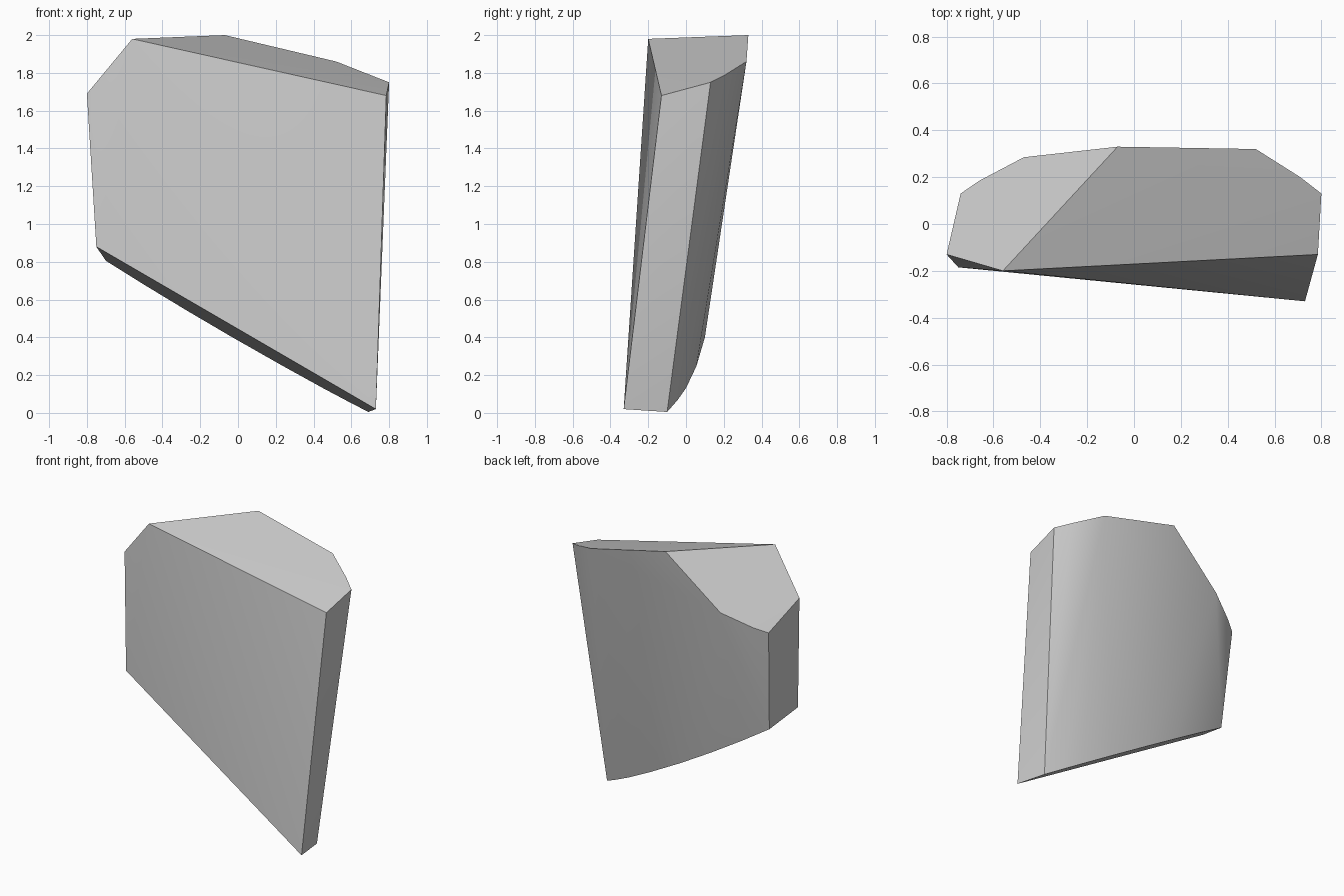
import bpy
import bmesh
import math

cube = bpy.data.objects.get("Cube")
if cube:
    bpy.data.objects.remove(cube, do_unlink=True)

# Single stone colour
stone = bpy.data.materials.new("stone grey")
grey = (0.6, 0.6, 0.6, 1.0)
stone.diffuse_color = grey
stone.use_nodes = True
stone.node_tree.nodes["Principled BSDF"].inputs["Base Color"].default_value = grey

# Flat front: peak, left shoulder, low left corner, foot, right shoulder
front = [(-0.56, -0.20, 1.98), (-0.80, -0.13, 1.69), (-0.75, -0.185, 0.88),
         (0.73, -0.33, 0.02), (0.785, -0.13, 1.68)]

# Upper rim of the rounded back, running from right to left
upper_rim = [(0.80, 0.13, 1.75), (0.71, 0.20, 1.785), (0.52, 0.32, 1.86),
             (-0.07, 0.33, 2.0), (-0.47, 0.285, 1.655),
             (-0.66, 0.185, 1.56), (-0.74, 0.13, 1.525)]

# Lower rim lies on the slanted underside, so its height follows from x and y
def underside(x, y):
    return (x, y, 0.02 - 0.596 * (x - 0.73) - 0.169 * (y + 0.33))

lower_rim = [underside(x, y) for x, y in (
    (0.69, -0.10), (0.57, -0.045), (0.45, 0.0), (0.24, 0.055),
    (-0.03, 0.10), (-0.27, 0.112), (-0.50, 0.10), (-0.70, 0.065))]

# Wrap the rims into one solid chunk
bm = bmesh.new()
for point in front + upper_rim + lower_rim:
    bm.verts.new(point)
hull = bmesh.ops.convex_hull(bm, input=bm.verts)
loose = [g for g in hull["geom_interior"] if isinstance(g, bmesh.types.BMVert)]
bmesh.ops.delete(bm, geom=loose, context="VERTS")

# Merge nearly coplanar triangles into broad facets
bmesh.ops.dissolve_limit(bm, angle_limit=math.radians(1.5),
                         verts=bm.verts, edges=bm.edges)
bmesh.ops.recalc_face_normals(bm, faces=bm.faces)
mesh = bpy.data.meshes.new("stone_chunk")
bm.to_mesh(mesh)
bm.free()
mesh.materials.append(stone)

chunk = bpy.data.objects.new("stone_chunk", mesh)
bpy.context.collection.objects.link(chunk)
bpy.ops.object.select_all(action="DESELECT")
chunk.select_set(True)
bpy.context.view_layer.objects.active = chunk
bpy.ops.object.shade_smooth_by_angle(angle=math.radians(30))
